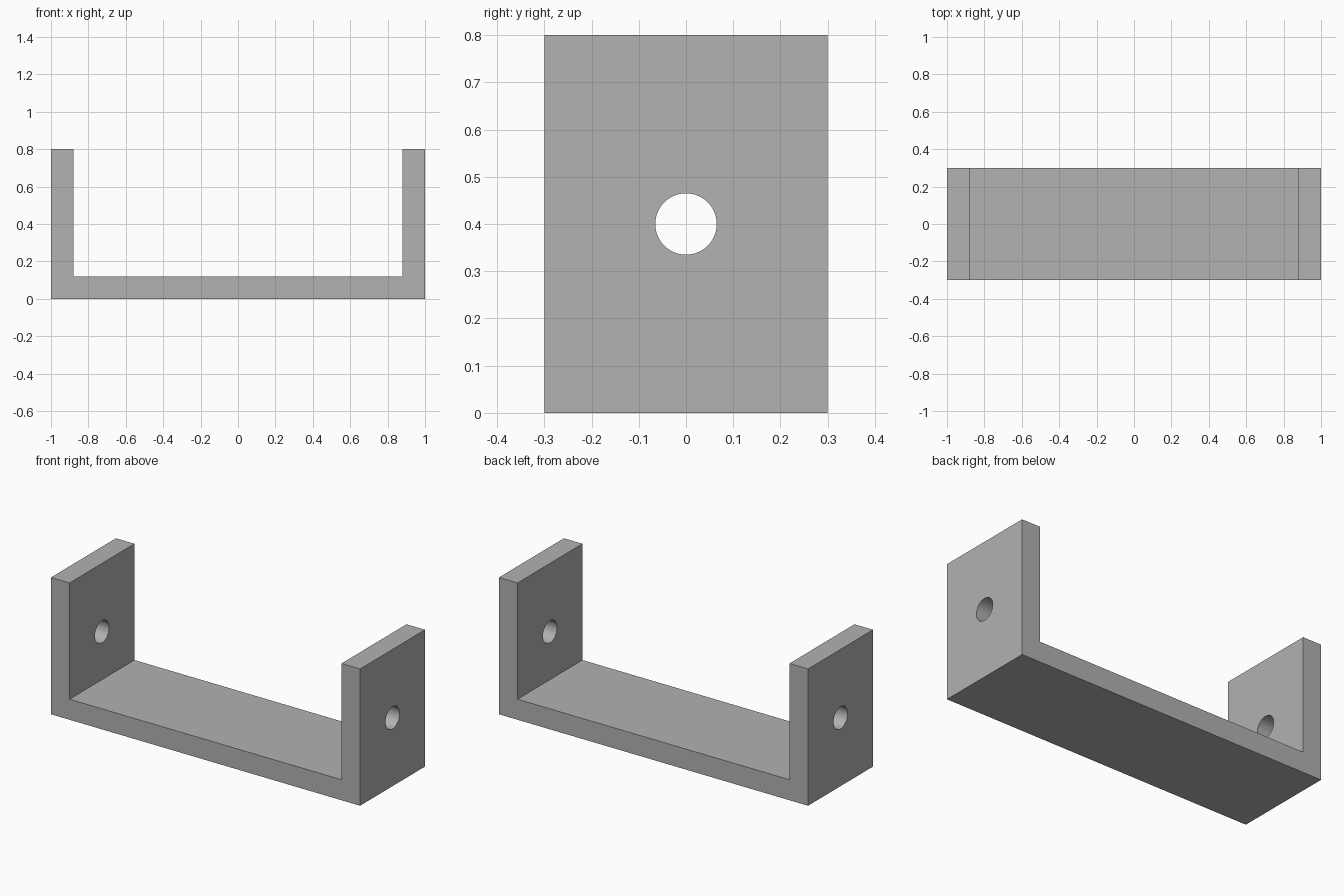
import bpy
import bmesh
from mathutils import Matrix, Vector

cube = bpy.data.objects.get("Cube")
if cube:
    bpy.data.objects.remove(cube, do_unlink=True)

LENGTH, DEPTH, HEIGHT, WALL = 2.0, 0.6, 0.8, 0.12
HOLE_RADIUS, HOLE_HEIGHT = 0.065, 0.4

# Plain grey finish
grey = bpy.data.materials.new("plain_grey")
grey.use_nodes = True
colour = (0.445, 0.445, 0.445, 1)
grey.diffuse_color = colour
grey.node_tree.nodes["Principled BSDF"].inputs["Base Color"].default_value = colour


def add_object(name, bm):
    bmesh.ops.recalc_face_normals(bm, faces=bm.faces)
    mesh = bpy.data.meshes.new(name)
    bm.to_mesh(mesh)
    bm.free()
    mesh.materials.append(grey)
    obj = bpy.data.objects.new(name, mesh)
    bpy.context.collection.objects.link(obj)
    return obj


# U-shaped bracket: half profile mirrored, then extruded front to back
half = [(LENGTH / 2, 0), (LENGTH / 2, HEIGHT),
        (LENGTH / 2 - WALL, HEIGHT), (LENGTH / 2 - WALL, WALL)]
profile = half + [(-x, z) for x, z in reversed(half)]
bm = bmesh.new()
face = bm.faces.new([bm.verts.new((x, -DEPTH / 2, z)) for x, z in profile])
extruded = bmesh.ops.extrude_face_region(bm, geom=[face])["geom"]
bmesh.ops.translate(bm, vec=Vector((0, DEPTH, 0)),
                    verts=[v for v in extruded if isinstance(v, bmesh.types.BMVert)])
bracket = add_object("bracket", bm)

# One long cutter drills the hole through both walls
bm = bmesh.new()
bmesh.ops.create_cone(bm, cap_ends=True, segments=64, radius1=HOLE_RADIUS,
                      radius2=HOLE_RADIUS, depth=LENGTH + 0.4,
                      matrix=Matrix.Translation((0, 0, HOLE_HEIGHT))
                      @ Matrix.Rotation(1.5707963, 4, 'Y'))
cutter = add_object("hole_cutter", bm)

holes = bracket.modifiers.new("bolt_holes", 'BOOLEAN')
holes.operation = 'DIFFERENCE'
holes.solver = 'EXACT'
holes.object = cutter

# Apply the cut, drop the cutter, and smooth the hole walls only
bpy.ops.object.select_all(action='DESELECT')
bracket.select_set(True)
bpy.context.view_layer.objects.active = bracket
bpy.ops.object.modifier_apply(modifier=holes.name)
bpy.data.objects.remove(cutter, do_unlink=True)
bpy.ops.object.shade_smooth_by_angle()
